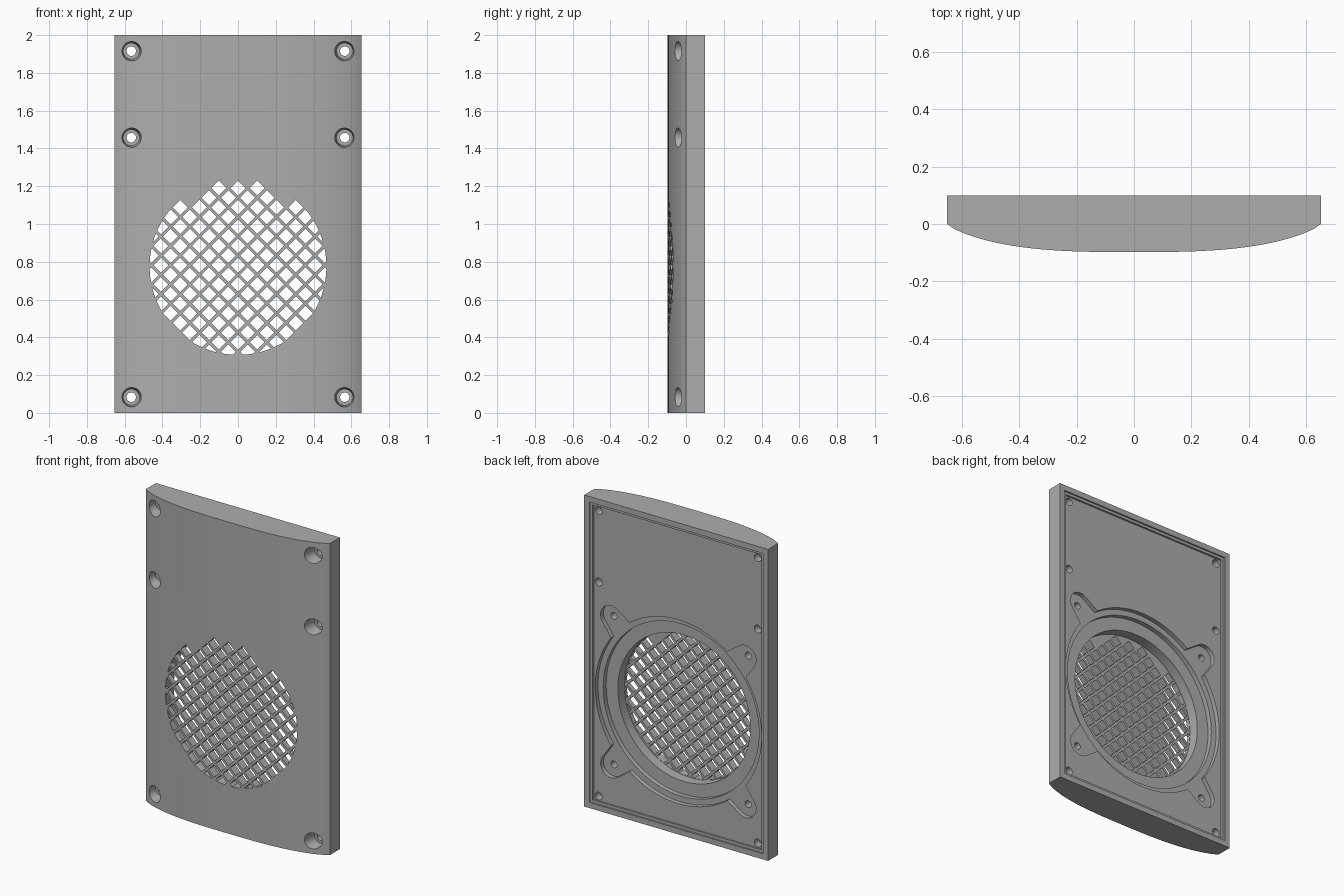
import bpy, bmesh, math
from mathutils import Matrix, Vector

if "Cube" in bpy.data.objects:
    bpy.data.objects.remove(bpy.data.objects["Cube"], do_unlink=True)

HALF_W, BACK, HEIGHT = 0.653, 0.1, 2.0
CENTRE_Z, HOLE_R = 0.775, 0.47

grey = bpy.data.materials.new("plain grey")
grey.use_nodes = True
colour = (0.42, 0.42, 0.42, 1)
grey.diffuse_color = colour
grey.node_tree.nodes["Principled BSDF"].inputs["Base Color"].default_value = colour


def make_object(name, bm):
    bmesh.ops.recalc_face_normals(bm, faces=bm.faces)
    mesh = bpy.data.meshes.new(name)
    bm.to_mesh(mesh)
    bm.free()
    mesh.materials.append(grey)
    obj = bpy.data.objects.new(name, mesh)
    bpy.context.collection.objects.link(obj)
    return obj


def add_disc(bm, x, z, y0, y1, r0, r1=None, sides=96):
    """Cylinder or cone running along y."""
    m = Matrix.Translation((x, (y0 + y1) / 2, z)) @ Matrix.Rotation(-math.pi / 2, 4, 'X')
    bmesh.ops.create_cone(bm, cap_ends=True, segments=sides, radius1=r0,
                          radius2=r0 if r1 is None else r1, depth=y1 - y0, matrix=m)


def disc(*args, **kw):
    bm = bmesh.new()
    add_disc(bm, *args, **kw)
    return make_object("cutter", bm)


def block(half_x, z0, z1, y0, y1):
    bm = bmesh.new()
    m = Matrix.Translation((0, (y0 + y1) / 2, (z0 + z1) / 2))
    m = m @ Matrix.Diagonal((2 * half_x, y1 - y0, z1 - z0, 1))
    bmesh.ops.create_cube(bm, size=1, matrix=m)
    return make_object("cutter", bm)


def boolean(obj, cutter, operation='DIFFERENCE'):
    cutter.hide_render = True
    mod = obj.modifiers.new("cut", 'BOOLEAN')
    mod.operation, mod.solver, mod.object = operation, 'EXACT', cutter
    bpy.context.view_layer.update()
    graph = bpy.context.evaluated_depsgraph_get()
    result = bpy.data.meshes.new_from_object(obj.evaluated_get(graph))
    obj.modifiers.clear()
    obj.data = result
    bpy.data.objects.remove(cutter, do_unlink=True)


# Panel body: bowed front, flat back, extruded upward
bm = bmesh.new()
STEPS = 56
profile = [(HALF_W, BACK), (-HALF_W, BACK)]
for i in range(STEPS + 1):
    t = 2 * i / STEPS - 1
    profile.append((HALF_W * t, -0.098 * max(0, 1 - abs(t) ** 3) ** 0.8))
base = bm.faces.new([bm.verts.new((x, y, 0)) for x, y in profile])
top = bmesh.ops.extrude_face_region(bm, geom=[base])["geom"]
bmesh.ops.translate(bm, vec=(0, 0, HEIGHT),
                    verts=[v for v in top if isinstance(v, bmesh.types.BMVert)])
panel = make_object("speaker_panel", bm)

# Stepped recess behind the rim
boolean(panel, block(0.617, 0.036, HEIGHT - 0.036, 0.09, 0.3))
boolean(panel, block(0.6, 0.053, HEIGHT - 0.053, 0.078, 0.3))

# Driver seat: round pocket, deeper ring and open cavity
boolean(panel, disc(0, CENTRE_Z, 0.05, 0.3, 0.59))
EAR = 0.477
for sx in (-1, 1):
    for sz in (-1, 1):
        # Tapered pocket for one mounting ear
        bm = bmesh.new()
        add_disc(bm, sx * EAR, CENTRE_Z + sz * EAR, 0.05, 0.3, 0.075, sides=48)
        add_disc(bm, sx * 0.3, CENTRE_Z + sz * 0.3, 0.05, 0.3, 0.12, sides=48)
        hull = bmesh.ops.convex_hull(bm, input=bm.verts)
        junk = set(hull["geom_interior"]) | set(hull["geom_unused"])
        bmesh.ops.delete(bm, geom=[g for g in junk if isinstance(g, bmesh.types.BMVert)],
                         context='VERTS')
        keep = set(g for g in hull["geom"] if isinstance(g, bmesh.types.BMFace))
        bmesh.ops.delete(bm, geom=[f for f in bm.faces if f not in keep], context='FACES')
        bmesh.ops.dissolve_limit(bm, angle_limit=0.01, verts=bm.verts, edges=bm.edges)
        boolean(panel, make_object("cutter", bm))
        # Blind pilot hole
        boolean(panel, disc(sx * EAR, CENTRE_Z + sz * EAR, -0.01, 0.2, 0.022, sides=24))
boolean(panel, disc(0, CENTRE_Z, 0.02, 0.3, 0.553))
boolean(panel, disc(0, CENTRE_Z, -0.045, 0.3, HOLE_R))

# Counterbored screw holes
for x in (-0.565, 0.565):
    for z in (0.083, 1.457, 1.915):
        boolean(panel, disc(x, z, -0.12, 0.03, 0.06, 0.043, sides=40))
        boolean(panel, disc(x, z, -0.2, 0.3, 0.025, sides=24))

# Diamond lattice grille, clipped to the round opening
PITCH, TOP_ROW, DIAMOND = 0.051, 1.19, 0.0395
bm = bmesh.new()
for row in range(19):
    z = TOP_ROW - row * PITCH
    for col in range(-10, 11):
        x = col * PITCH
        near = Vector((max(0, abs(x) - 0.02), max(0, abs(z - CENTRE_Z) - 0.02))).length
        missing = row < 2 and abs(col) > 3
        if (row + col) % 2 == 0 and near < HOLE_R and not missing:
            ring = [bm.verts.new((x + dx * DIAMOND, -0.2, z + dz * DIAMOND))
                    for dx, dz in ((1, 0), (0, 1), (-1, 0), (0, -1))]
            face = bm.faces.new(ring)
            geom = bmesh.ops.extrude_face_region(bm, geom=[face])["geom"]
            bmesh.ops.translate(bm, vec=(0, 0.2, 0),
                                verts=[g for g in geom if isinstance(g, bmesh.types.BMVert)])
lattice = make_object("cutter", bm)
boolean(lattice, disc(0, CENTRE_Z, -0.3, 0.3, HOLE_R - 0.002), 'INTERSECT')
boolean(panel, lattice)

# Smooth curved walls, crisp edges
bpy.ops.object.select_all(action='DESELECT')
panel.select_set(True)
bpy.context.view_layer.objects.active = panel
bpy.ops.object.shade_smooth_by_angle(angle=math.radians(20))
